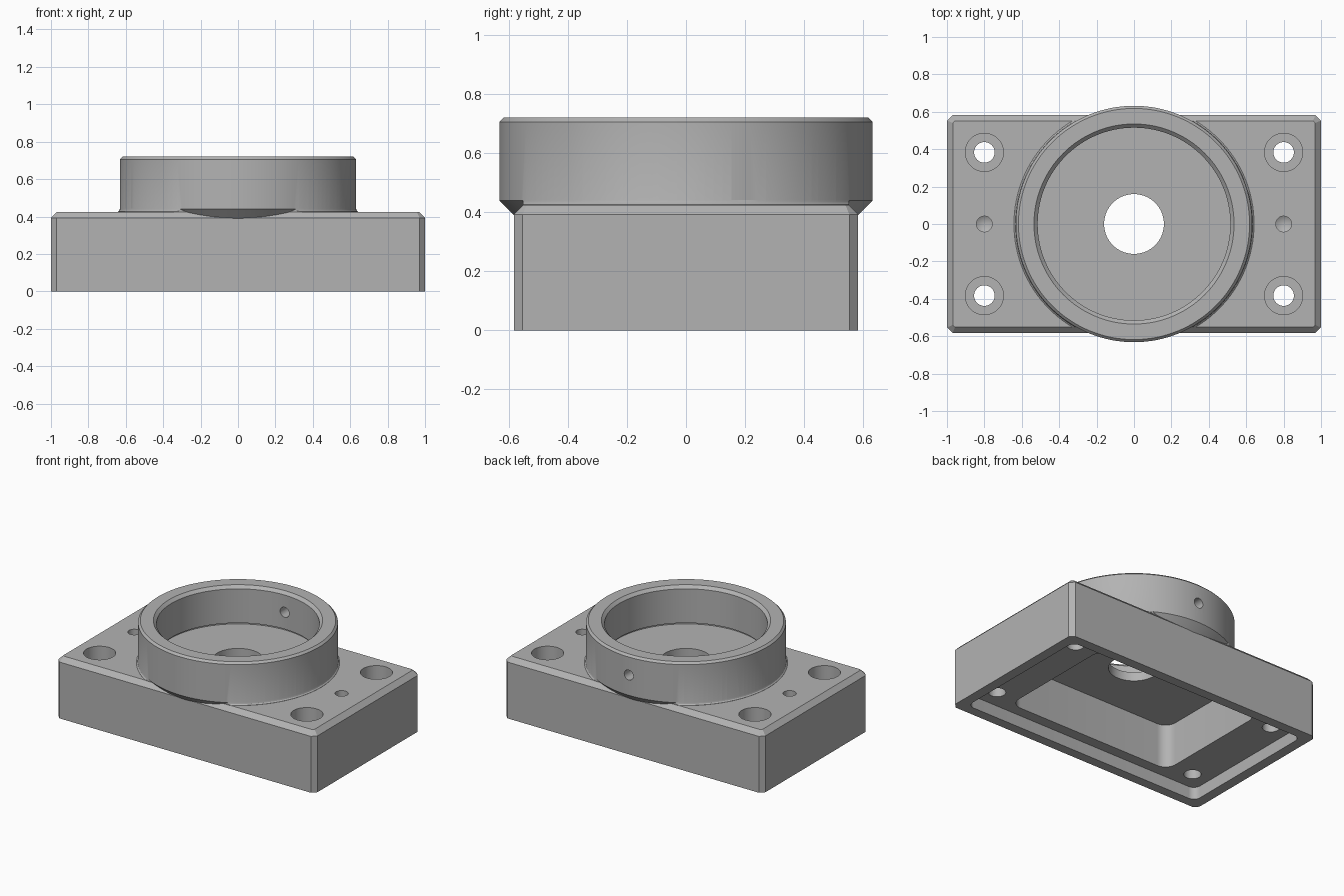
import bpy, bmesh, math
from mathutils import Matrix, Vector

cube = bpy.data.objects.get("Cube")
if cube:
    bpy.data.objects.remove(cube, do_unlink=True)

metal = bpy.data.materials.new("plain grey")
metal.use_nodes = True
GREY = (0.45, 0.45, 0.45, 1)
metal.diffuse_color = GREY
metal.node_tree.nodes["Principled BSDF"].inputs["Base Color"].default_value = GREY


def finish(bm, name):
    bmesh.ops.recalc_face_normals(bm, faces=bm.faces)
    mesh = bpy.data.meshes.new(name)
    bm.to_mesh(mesh)
    bm.free()
    mesh.materials.append(metal)
    obj = bpy.data.objects.new(name, mesh)
    bpy.context.collection.objects.link(obj)
    return obj


def block(name, hx, hy, z0, z1, corner=0, segments=1, top=0):
    """Box with half sizes hx, hy, bevelled upright edges and optional top chamfer."""
    bm = bmesh.new()
    bmesh.ops.create_cube(bm, size=1)
    for v in bm.verts:
        v.co = (v.co.x * 2 * hx, v.co.y * 2 * hy, z1 if v.co.z > 0 else z0)

    def upright(e):
        return abs(e.verts[0].co.z - e.verts[1].co.z) > 1e-4

    if corner:
        bmesh.ops.bevel(bm, geom=[e for e in bm.edges if upright(e)], offset=corner,
                        segments=segments, profile=0.5, affect='EDGES')
    if top:
        rim = [e for e in bm.edges if all(v.co.z > z1 - 1e-4 for v in e.verts)]
        bmesh.ops.bevel(bm, geom=rim, offset=top, segments=1, affect='EDGES')
    return finish(bm, name)


def lathe(name, profile, steps=96, x=0, y=0):
    """Solid of revolution about an upright axis; the profile starts and ends on it."""
    bm = bmesh.new()
    verts = [bm.verts.new((r, 0, z)) for r, z in profile]
    edges = [bm.edges.new(pair) for pair in zip(verts, verts[1:])]
    bmesh.ops.spin(bm, geom=verts + edges, cent=(0, 0, 0), axis=(0, 0, 1),
                   angle=math.tau, steps=steps)
    bmesh.ops.remove_doubles(bm, verts=bm.verts, dist=1e-5)
    bmesh.ops.translate(bm, verts=bm.verts, vec=Vector((x, y, 0)))
    return finish(bm, name)


def combine(target, tool, operation):
    mod = target.modifiers.new(operation.lower(), 'BOOLEAN')
    mod.operation = operation
    mod.solver = 'EXACT'
    mod.object = tool
    tool.hide_render = True
    bpy.context.view_layer.objects.active = target
    bpy.ops.object.modifier_apply(modifier=mod.name)
    bpy.data.objects.remove(tool, do_unlink=True)


# Chamfered base block
housing = block("bearing_housing", 1, 0.583, 0, 0.425, corner=0.03, top=0.032)

# Round collar with a conical underside where it overhangs the block
collar = lathe("collar", [(0, 0.307), (0.5, 0.307), (0.632, 0.439), (0.632, 0.706),
                          (0.618, 0.72), (0, 0.72)], 128)
combine(housing, collar, 'UNION')

# Small fillet where the collar meets the top face
fillet = lathe("collar_fillet", [(0, 0.4), (0.642, 0.4), (0.642, 0.426),
                                 (0.635, 0.432), (0.631, 0.445), (0, 0.445)], 128)
combine(fillet, block("footprint", 0.9, 0.552, 0.3, 0.6), 'INTERSECT')
combine(housing, fillet, 'UNION')

# Collar bore with a bottom relief groove and a chamfered mouth
bore = lathe("bore_cutter", [(0, 0.45), (0.527, 0.45), (0.527, 0.462), (0.515, 0.462),
                             (0.515, 0.7), (0.555, 0.74), (0, 0.74)], 128)
combine(housing, bore, 'DIFFERENCE')

# Underside: shallow cover recess, deep pocket, central opening
combine(housing, block("recess_cutter", 0.93, 0.515, -0.1, 0.085, 0.05, 8), 'DIFFERENCE')
combine(housing, block("pocket_cutter", 0.64, 0.44, -0.1, 0.388, 0.08, 10), 'DIFFERENCE')
combine(housing, lathe("opening_cutter", [(0, 0.2), (0.16, 0.2), (0.16, 0.6), (0, 0.6)], 64),
        'DIFFERENCE')

# Counterbored screw holes and drilled pilot holes
for sx in (-0.8, 0.8):
    for sy in (-0.383, 0.383):
        screw = lathe("screw_cutter", [(0, -0.1), (0.055, -0.1), (0.055, 0.22),
                                       (0.102, 0.22), (0.102, 0.6), (0, 0.6)], 48, sx, sy)
        combine(housing, screw, 'DIFFERENCE')
    pilot = lathe("pilot_cutter", [(0, 0.25), (0.042, 0.275), (0.042, 0.6), (0, 0.6)], 32, sx)
    combine(housing, pilot, 'DIFFERENCE')

# Radial set-screw hole through the back of the collar
radial = lathe("radial_cutter", [(0, 0.4), (0.035, 0.4), (0.035, 0.8), (0, 0.8)], 32)
radial.data.transform(Matrix.Translation((0, 0, 0.58)) @ Matrix.Rotation(-math.pi / 2, 4, 'X'))
combine(housing, radial, 'DIFFERENCE')

# Smooth round walls, crisp edges
bpy.ops.object.select_all(action='DESELECT')
housing.select_set(True)
bpy.context.view_layer.objects.active = housing
bpy.ops.object.shade_smooth_by_angle(angle=math.radians(25))
